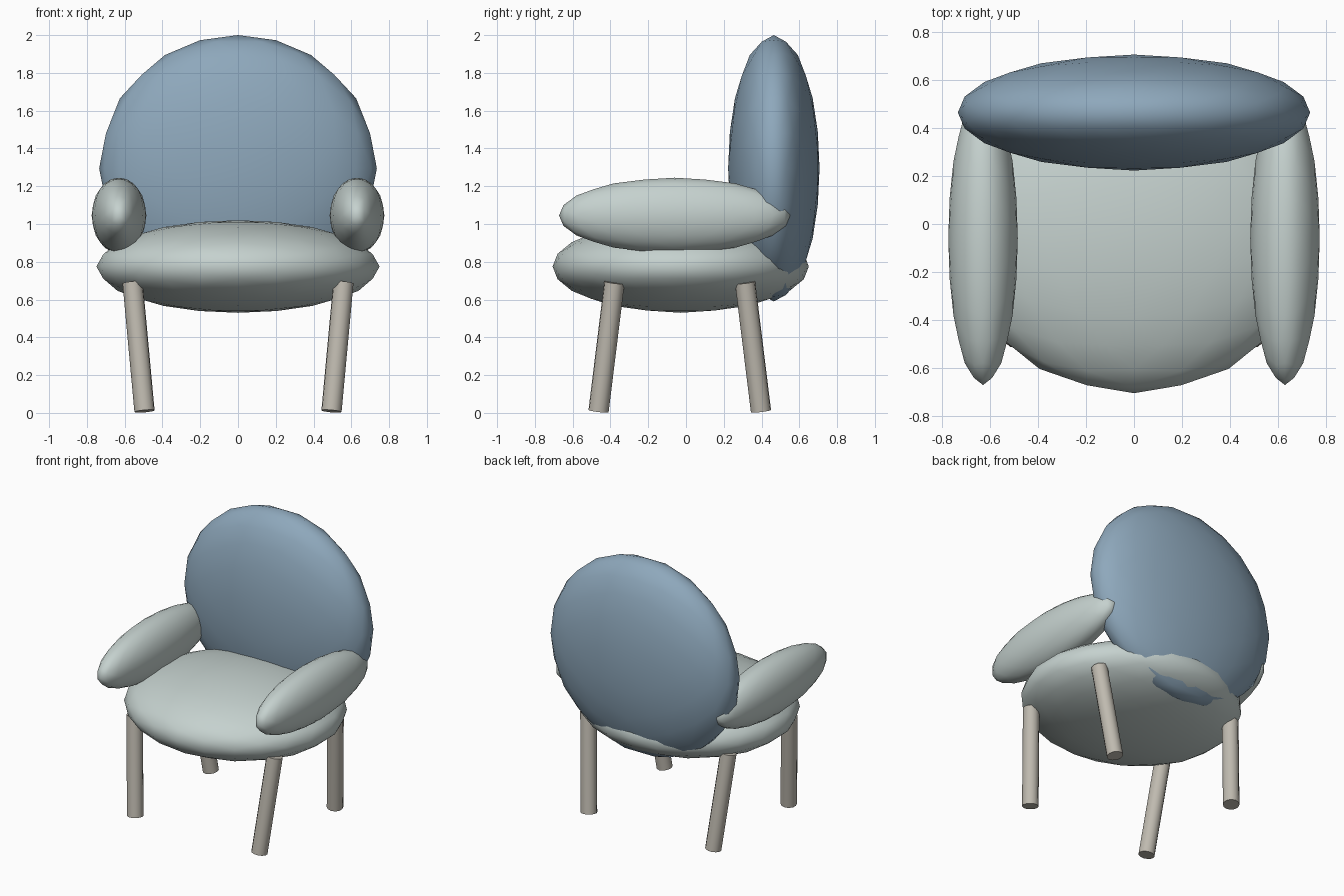
import bpy, bmesh
from mathutils import Vector

if "Cube" in bpy.data.objects:
    bpy.data.objects.remove(bpy.data.objects["Cube"])

T = (1 + 5 ** 0.5) / 2


def material(name, rgb):
    m = bpy.data.materials.new(name)
    m.diffuse_color = (*rgb, 1)
    m.use_nodes = True
    m.node_tree.nodes["Principled BSDF"].inputs["Base Color"].default_value = m.diffuse_color
    return m


def finish(name, bm, mat, angle):
    bmesh.ops.recalc_face_normals(bm, faces=bm.faces[:])
    mesh = bpy.data.meshes.new(name)
    bm.to_mesh(mesh)
    bm.free()
    ob = bpy.data.objects.new(name, mesh)
    bpy.context.collection.objects.link(ob)
    mesh.materials.append(mat)
    bpy.ops.object.select_all(action='DESELECT')
    bpy.context.view_layer.objects.active = ob
    ob.select_set(True)
    bpy.ops.object.shade_smooth_by_angle(angle=angle)
    return ob


def cushion(name, centre, radii, mat):
    """Icosphere standing on an icosahedron edge, squashed to an ellipsoid."""
    bm = bmesh.new()
    for a in (-1, 1):
        for b in (-T, T):
            for p in ((a, 0, b), (b, a, 0), (0, b, a)):
                bm.verts.new(p)
    bmesh.ops.convex_hull(bm, input=bm.verts[:])
    for _ in range(2):
        bmesh.ops.subdivide_edges(bm, edges=bm.edges[:], cuts=1, use_grid_fill=True)
        for v in bm.verts:
            v.co.normalize()
    for v in bm.verts:
        v.co = Vector(c + r * k for c, r, k in zip(centre, radii, v.co))
    return finish(name, bm, mat, 3.14)


def leg(name, foot, top, radius, mat):
    """Cylinder running from foot to top."""
    foot, top = Vector(foot), Vector(top)
    axis = top - foot
    bm = bmesh.new()
    bmesh.ops.create_cone(bm, cap_ends=True, segments=12, radius1=radius,
                          radius2=radius, depth=axis.length)
    rot = axis.to_track_quat('Z', 'Y')
    for v in bm.verts:
        v.co = rot @ v.co + (foot + top) / 2
    return finish(name, bm, mat, 0.7)


blue = material("blue_fabric", (0.27, 0.39, 0.50))
pale = material("pale_fabric", (0.56, 0.64, 0.62))
wood = material("leg_wood", (0.52, 0.49, 0.43))

# Upholstery
cushion("seat", (0, -0.028, 0.775), (0.75, 0.678, 0.245), pale)
cushion("backrest", (0, 0.465, 1.295), (0.735, 0.242, 0.705), blue)

# Armrests and legs, mirrored left/right
for side, s in (("left", -1), ("right", 1)):
    cushion(side + "_armrest", (s * 0.63, -0.06, 1.045), (0.145, 0.612, 0.2), pale)
    for end, e in (("front", -1), ("back", 1)):
        leg(f"{end}_{side}_leg",
            (s * 0.495, -0.033 + e * 0.43, 0.009),
            (s * 0.558, -0.033 + e * 0.346, 0.69), 0.054, wood)
